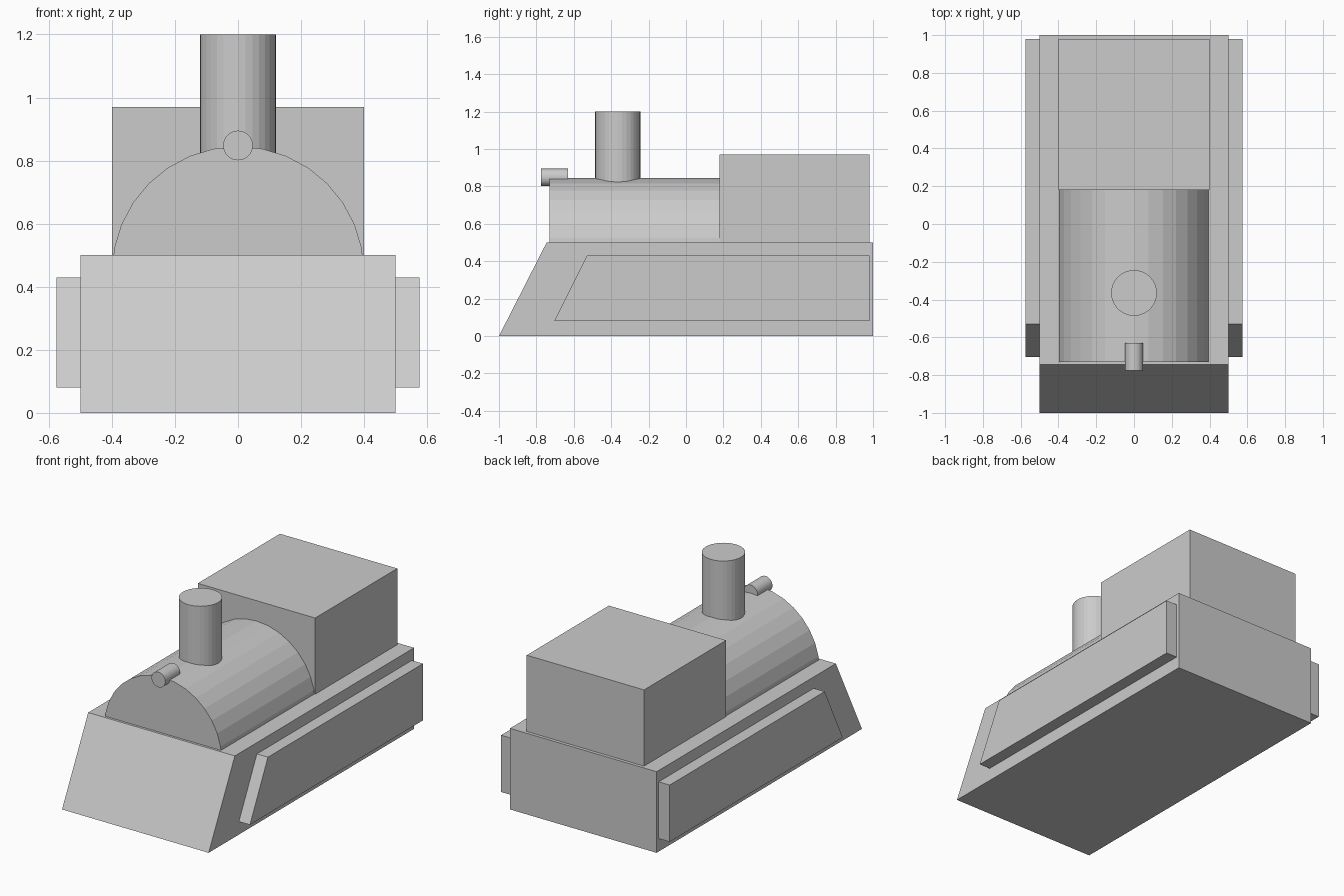
import bpy
import bmesh
from math import radians
from mathutils import Matrix

cube = bpy.data.objects.get("Cube")
if cube:
    bpy.data.objects.remove(cube, do_unlink=True)

# Single plain grey for the whole engine
GREY = (0.6, 0.6, 0.6, 1.0)
grey = bpy.data.materials.new("plain grey")
grey.use_nodes = True
grey.diffuse_color = GREY
bsdf = next(n for n in grey.node_tree.nodes if n.type == 'BSDF_PRINCIPLED')
bsdf.inputs["Base Color"].default_value = GREY


def finish(name, bm):
    bmesh.ops.recalc_face_normals(bm, faces=bm.faces[:])
    mesh = bpy.data.meshes.new(name)
    bm.to_mesh(mesh)
    bm.free()
    mesh.materials.append(grey)
    obj = bpy.data.objects.new(name, mesh)
    bpy.context.collection.objects.link(obj)
    return obj


def side_prism(name, profile, x0, x1):
    """Extrude a (y, z) side profile from x0 to x1."""
    bm = bmesh.new()
    face = bm.faces.new([bm.verts.new((x0, y, z)) for y, z in profile])
    made = bmesh.ops.extrude_face_region(bm, geom=[face])["geom"]
    verts = [v for v in made if isinstance(v, bmesh.types.BMVert)]
    bmesh.ops.translate(bm, verts=verts, vec=(x1 - x0, 0, 0))
    return finish(name, bm)


def cylinder(name, radius, length, center, along_y=False):
    bm = bmesh.new()
    turn = Matrix.Rotation(radians(90 if along_y else 0), 4, 'X')
    bmesh.ops.create_cone(bm, cap_ends=True, segments=32, radius1=radius,
                          radius2=radius, depth=length,
                          matrix=Matrix.Translation(center) @ turn)
    return finish(name, bm)


# Base with a raked front
side_prism("base", [(-1, 0), (1, 0), (1, 0.5), (-0.745, 0.5)], -0.5, 0.5)

# Raised panels on both sides of the base
panel = [(-0.705, 0.08), (0.98, 0.08), (0.98, 0.43), (-0.53, 0.43)]
for name, side in (("left_side_panel", 1), ("right_side_panel", -1)):
    side_prism(name, panel, side * 0.5, side * 0.575)

# Cab
side_prism("cab", [(0.18, 0.5), (0.98, 0.5), (0.98, 0.97), (0.18, 0.97)], -0.4, 0.4)

# Boiler sunk into the base, with chimney and whistle on top
cylinder("boiler", 0.4, 0.93, (0, -0.265, 0.445), along_y=True)
cylinder("chimney", 0.121, 0.5, (0, -0.365, 0.95))
cylinder("whistle", 0.047, 0.145, (0, -0.7025, 0.848), along_y=True)
